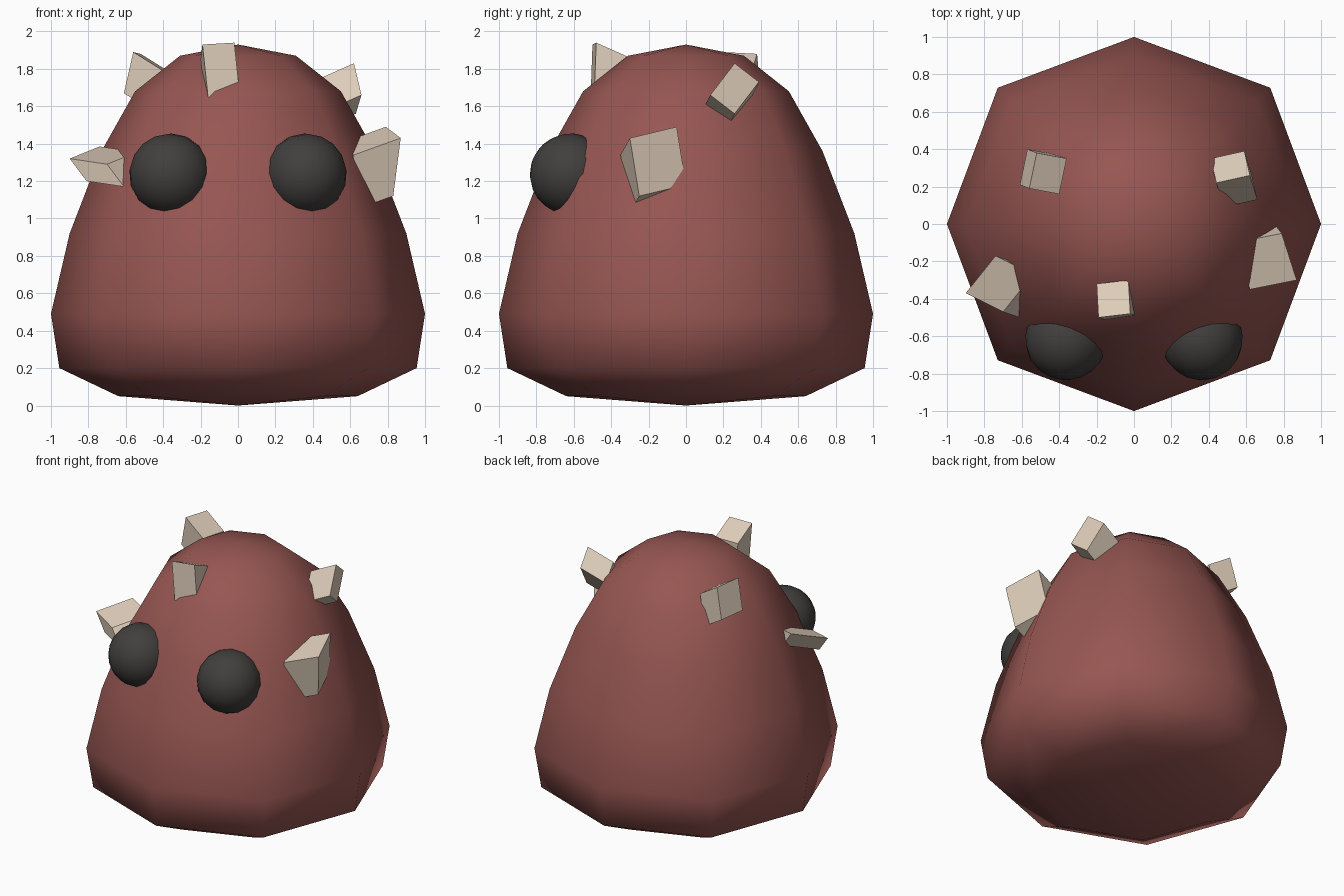
import bpy, bmesh, math
from mathutils import Vector

if "Cube" in bpy.data.objects:
    bpy.data.objects.remove(bpy.data.objects["Cube"])


def material(name, color):
    m = bpy.data.materials.new(name)
    m.diffuse_color = (*color, 1)
    m.use_nodes = True
    m.node_tree.nodes["Principled BSDF"].inputs["Base Color"].default_value = m.diffuse_color
    return m


RED = material("dull red", (0.305, 0.093, 0.084))
BONE = material("bone", (0.73, 0.61, 0.49))
BLACK = material("charcoal", (0.054, 0.05, 0.048))


def add_object(name, bm, mat, smooth):
    bmesh.ops.recalc_face_normals(bm, faces=bm.faces)
    mesh = bpy.data.meshes.new(name)
    bm.to_mesh(mesh)
    bm.free()
    mesh.materials.append(mat)
    for p in mesh.polygons:
        p.use_smooth = smooth
    ob = bpy.data.objects.new(name, mesh)
    bpy.context.collection.objects.link(ob)
    return ob


# Body: eight-sided dome, slightly squared at the diagonals
profile = [(0.64, 0.05), (0.955, 0.20), (1.0, 0.49), (0.90, 0.92),
           (0.73, 1.36), (0.55, 1.68), (0.31, 1.87)]
bm = bmesh.new()
rings = []
for r, z in profile:
    ring = []
    for i in range(8):
        a = i * math.pi / 4
        k = r * (1.03 if i % 2 else 1.0)
        ring.append(bm.verts.new((k * math.cos(a), k * math.sin(a), z)))
    rings.append(ring)
bottom = bm.verts.new((0, 0, 0))
top = bm.verts.new((0, 0, 1.93))
for i in range(8):
    j = (i + 1) % 8
    bm.faces.new((bottom, rings[0][j], rings[0][i]))
    bm.faces.new((top, rings[-1][i], rings[-1][j]))
    for lo, hi in zip(rings, rings[1:]):
        bm.faces.new((lo[i], lo[j], hi[j], hi[i]))
add_object("body", bm, RED, True)

# Eyes: dark balls half sunk in the front
for side, sx in (("left", -1), ("right", 1)):
    bm = bmesh.new()
    bmesh.ops.create_uvsphere(bm, u_segments=16, v_segments=12, radius=0.22)
    eye = add_object(side + "_eye", bm, BLACK, True)
    eye.location = (sx * 0.362, -0.615, 1.235)
    eye.rotation_euler = (math.radians(70), 0, sx * math.radians(20))


# Spikes: skewed blocks, each from one outer corner and three edges
def spike(name, corner, u, v, w):
    c, u, v, w = map(Vector, (corner, u, v, w))
    bm = bmesh.new()
    bmesh.ops.create_cube(bm, size=1)
    for vert in bm.verts:
        p = vert.co + Vector((0.5, 0.5, 0.5))
        vert.co = c + u * p.x + v * p.y + w * p.z
    add_object(name, bm, BONE, False)


spike("right_spike", (0.87, -0.30, 1.43),
      (-0.08, 0.25, 0.06), (-0.04, 0.05, -0.31), (-0.25, -0.05, -0.09))
spike("top_spike", (-0.02, -0.48, 1.94),
      (-0.17, -0.02, -0.01), (-0.01, 0.18, -0.08), (0.03, -0.01, -0.28))
spike("back_right_spike", (0.62, 0.26, 1.83),
      (-0.03, 0.13, -0.10), (0.04, -0.13, -0.17), (-0.18, -0.04, -0.08))
spike("back_left_spike", (-0.56, 0.19, 1.89),
      (0.04, 0.19, -0.01), (0.16, -0.03, -0.10), (-0.05, 0.02, -0.22))
spike("left_spike", (-0.90, -0.37, 1.32),
      (0.16, 0.20, 0.065), (0.20, -0.10, -0.03), (0.09, -0.03, -0.12))
